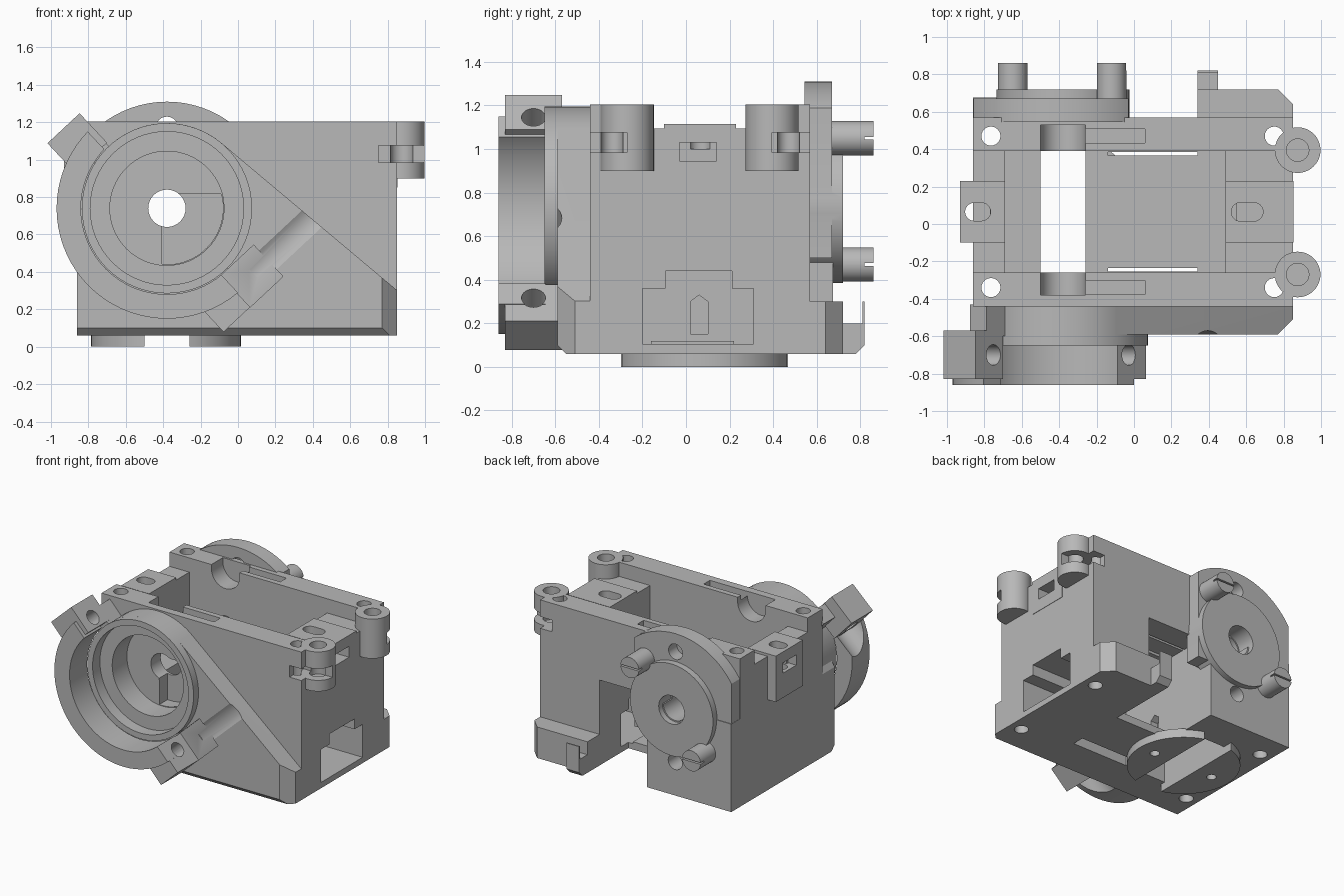
import bpy, bmesh, math
from mathutils import Vector

if "Cube" in bpy.data.objects:
    bpy.data.objects.remove(bpy.data.objects["Cube"])

mat = bpy.data.materials.new("grey_plastic")
mat.diffuse_color = (0.48, 0.48, 0.48, 1)
mat.use_nodes = True
mat.node_tree.nodes["Principled BSDF"].inputs["Base Color"].default_value = mat.diffuse_color

CX, CZ = -0.38, 0.74                       # bore axis (runs along y)
C = Vector((CX, 0, CZ))
A = math.radians(-47)                      # clamp seam direction
U = Vector((math.cos(A), 0, math.sin(A)))
V = Vector((-math.sin(A), 0, math.cos(A)))
Y = Vector((0, 1, 0))


def finish(name, bm):
    bmesh.ops.recalc_face_normals(bm, faces=bm.faces)
    me = bpy.data.meshes.new(name)
    bm.to_mesh(me)
    bm.free()
    me.materials.append(mat)
    ob = bpy.data.objects.new(name, me)
    bpy.context.collection.objects.link(ob)
    return ob


def loft(name, ring, move):
    """Close a 3D outline and extrude it by a vector."""
    bm = bmesh.new()
    lo = [bm.verts.new(p) for p in ring]
    hi = [bm.verts.new(Vector(p) + move) for p in ring]
    bm.faces.new(lo)
    bm.faces.new(hi)
    for i in range(len(lo)):
        j = (i + 1) % len(lo)
        bm.faces.new((lo[i], lo[j], hi[j], hi[i]))
    return finish(name, bm)


def prism(name, pts, axis, a, b):
    """Extrude a 2D outline along an axis from a to b."""
    put = {'x': lambda p, t: (t, p[0], p[1]),
           'y': lambda p, t: (p[0], t, p[1]),
           'z': lambda p, t: (p[0], p[1], t)}[axis]
    return loft(name, [put(p, a) for p in pts], Vector(put((0, 0), b - a)))


def box(name, x0, x1, y0, y1, z0, z1):
    return prism(name, [(x0, y0), (x1, y0), (x1, y1), (x0, y1)], 'z', z0, z1)


def arc(c, r, a0=0, a1=360, n=48):
    full = a1 - a0 == 360
    return [(c[0] + r * math.cos(math.radians(a0 + (a1 - a0) * i / n)),
             c[1] + r * math.sin(math.radians(a0 + (a1 - a0) * i / n)))
            for i in range(n if full else n + 1)]


def cyl(name, c, r, axis, a, b, n=48):
    return prism(name, arc(c, r, n=n), axis, a, b)


def stadium(name, c, half, r, z0, z1):
    pts = arc((c[0] + half, c[1]), r, -90, 90, 12) + arc((c[0] - half, c[1]), r, 90, 270, 12)
    return prism(name, pts, 'z', z0, z1)


def combine(ob, others, op='DIFFERENCE'):
    for o in others:
        m = ob.modifiers.new("bool", 'BOOLEAN')
        m.operation, m.object, m.solver = op, o, 'EXACT'
        bpy.context.view_layer.objects.active = ob
        bpy.ops.object.modifier_apply(modifier=m.name)
        bpy.data.objects.remove(o)
    return ob


def seam_box(name, u0, u1, v0, v1, y0, y1):
    pts = [C + U * u + V * v for u, v in ((u0, v0), (u1, v0), (u1, v1), (u0, v1))]
    return prism(name, [(p.x, p.z) for p in pts], 'y', y0, y1)


def seam_drill(u, y, r, v0, v1):
    """Cylinder along the clamp screw direction."""
    return loft("drill", [C + U * (u + p[0]) + Y * (y + p[1]) + V * v0 for p in arc((0, 0), r, n=32)],
                V * (v1 - v0))


# main housing: block, front gusset, round boss, foot and rear block
body = box("housing", -0.86, 0.85, -0.44, 0.57, 0.06, 1.205)
gusset = prism("gusset", [(0.85, 0.06), (0.85, 0.302)] + arc((CX, CZ), 0.455, 50, 180, 24)
               + [(-0.86, 0.7), (-0.86, 0.06)], 'y', -0.59, -0.4)
combine(body, [gusset, cyl("boss", (CX, CZ), 0.455, 'y', -0.65, -0.41, 64),
               box("foot", 0.34, 0.85, 0.5, 0.72, 0.06, 0.3),
               box("rear_block", -0.86, -0.14, 0.5, 0.675, 0.06, 0.74)], 'UNION')

cuts = [
    # chamfered outside edges
    prism("c", [(0.76, -0.6), (0.87, -0.49), (0.87, -0.6)], 'z', 0, 0.5),
    prism("c", [(0.76, 0.73), (0.87, 0.62), (0.87, 0.73)], 'z', 0, 0.5),
    prism("c", [(-0.61, 0.12), (-0.53, 0.04), (-0.61, 0.04)], 'x', -1, 1),
    # main cavity, left floor, through slot
    box("c", -0.69, 0.49, -0.26, 0.39, 0.82, 1.4),
    box("c", -0.69, -0.49, -0.26, 0.39, 0.6, 0.9),
    box("c", -0.5, -0.26, -0.26, 0.39, -0.1, 0.95),
    # lowered ends between the rails
    box("c", -1, -0.6, -0.26, 0.39, 1.095, 1.4),
    box("c", 0.4, 1, -0.26, 0.39, 1.095, 1.4),
    # cavity under the shelf, rear notch, slits
    box("c", -0.14, 0.34, -0.255, 0.385, 0.12, 0.7),
    box("c", -0.14, 0.34, 0.22, 0.76, 0, 0.72),
    box("c", -0.14, 0.34, -0.255, -0.16, 0, 0.3),
    box("c", -0.14, 0.34, -0.255, -0.235, 0.6, 0.9),
    box("c", -0.14, 0.34, 0.365, 0.385, 0.6, 0.9),
    # stepped opening in the right end
    prism("c", [(-0.2, 0.105), (0.31, 0.105), (0.31, 0.36), (0.21, 0.36), (0.21, 0.44),
                (-0.095, 0.44), (-0.095, 0.36), (-0.2, 0.36)], 'x', 0.3, 1),
    prism("c", [(0.02, 0.15), (0.1, 0.15), (0.1, 0.3), (0.06, 0.33), (0.02, 0.3)], 'x', -0.2, -0.1),
    # stepped bore through the front and rear
    cyl("c", (CX, CZ), 0.41, 'y', -0.8, -0.56, 64),
    cyl("c", (CX, CZ), 0.305, 'y', -0.6, -0.38, 64),
    cyl("c", (CX, CZ), 0.1, 'y', -0.5, 0.8, 32),
    prism("c", [(-0.41, 0.82)] + arc((CX, CZ), 0.3, -95, 15, 24), 'y', -0.45, -0.28),
    # clamp recess and screw groove in the gusset, rear lower hole
    seam_box("c", 0.46, 0.69, -0.04, 0.205, -0.7, -0.575),
    seam_drill(0.57, -0.7, 0.13, 0.1, 0.62),
    cyl("c", (CX, 0.32), 0.06, 'y', 0.5, 0.8, 32),
]
for y, y0, y1 in ((-0.34, -0.38, -0.2), (0.47, 0.35, 0.53)):
    cuts.append(prism("c", arc((CX, 1.17), 0.12, 180, 360, 20) + [(-0.26, 1.4), (-0.5, 1.4)], 'y', y0, y1))
    cuts.append(box("c", -0.26, 0.06, y - 0.038, y + 0.038, 1.12, 1.4))
    for x in (-0.765, 0.75):
        cuts.append(cyl("c", (x, y), 0.051, 'z', -0.1, 1.4, 24))
combine(body, cuts)

# end lugs with oval nut slots
left = box("left_lug", -0.93, -0.69, -0.1, 0.23, 0.76, 1.115)
combine(left, [stadium("c", (-0.835, 0.065), 0.02, 0.048, 0.7, 1.3),
               box("c", -1, -0.8, -0.02, 0.14, 0.95, 1.03)])
combine(body, [box("c", -0.87, -0.77, 0.0, 0.13, 0.77, 1.3)])
right = box("right_lug", 0.49, 0.853, -0.1, 0.23, 0.85, 1.115)
combine(body, [box("c", 0.5, 0.9, -0.09, 0.22, 0.86, 1.3)])
combine(right, [stadium("c", (0.605, 0.065), 0.035, 0.05, 1.0, 1.3),
                box("c", 0.55, 1, -0.03, 0.14, 0.945, 1.03)])

# hinge ears at the right end, slotted on their outer sides
for name, y, s in (("front_ear", -0.27, -1), ("rear_ear", 0.395, 1)):
    gap = sorted((y, y + s * 0.3))
    ear = cyl(name, (0.875, y), 0.122, 'z', 0.9, 1.205)
    combine(ear, [cyl("c", (0.875, y), 0.06, 'z', 0.95, 1.3, 32),
                  box("c", 0.75, 1.1, *gap, 0.985, 1.075)])
    combine(body, [box("c", 0.75, 0.9, *gap, 0.985, 1.075),
                   cyl("c", (0.875, y), 0.06, 'z', 0.95, 1.3, 32)])

# clamp half ring with drilled screw lugs and counterbores
ring = cyl("clamp_ring", (CX, CZ), 0.59, 'y', -0.86, -0.645, 72)
combine(ring, [cyl("c", (CX, CZ), 0.46, 'y', -1, -0.5, 72), seam_box("c", -0.8, 0.8, -0.03, 0.8, -1, -0.5)])
for name, u0, u1, v1 in (("upper_clamp_lug", -0.69, -0.475, 0.005),
                         ("lower_clamp_lug", 0.462, 0.69, -0.035)):
    s = math.copysign(1, u0)
    lug = seam_box(name, u0, u1, -0.23, v1, -0.83, -0.57)
    combine(lug, [seam_drill(s * 0.55, -0.7, 0.055, -0.5, 0.5)])
    combine(ring, [seam_drill(s * 0.55, -0.7, 0.125, -0.7, -0.225),
                   seam_drill(s * 0.55, -0.7, 0.055, -0.3, 0.1)])
brace = seam_box("upper_clamp_brace", -0.60, -0.44, -0.12, 0.0, -0.6, -0.43)

# rear mounting disc: clipped upper plate, raised hub, top hole
disc = cyl("rear_disc", (CX, CZ), 0.57, 'y', 0.545, 0.67, 72)
combine(disc, [box("c", -0.03, 0.3, 0.5, 0.9, 0, 1.4), box("c", -1.2, -0.858, 0.5, 0.9, 0, 1.4),
               box("c", -1.2, 0.4, 0.5, 0.9, 0, 0.5)])
combine(disc, [cyl("hub", (CX, CZ), 0.355, 'y', 0.56, 0.72, 64)], 'UNION')
combine(disc, [cyl("c", (CX, CZ), 0.11, 'y', 0.5, 0.9, 32), cyl("c", (CX, 1.17), 0.06, 'y', 0.5, 0.9, 32)])

# dowel pins with slotted ends
for name, x, z in (("upper_pin", -0.12, 1.05), ("lower_pin", -0.648, 0.47)):
    pin = cyl(name, (x, z), 0.079, 'y', 0.6, 0.86, 32)
    combine(pin, [box("c", x - 0.1, x + 0.1, 0.82, 0.9, z - 0.006, z + 0.006)])

# rear foot tab with a raised lip
prism("foot_tab", [(0.7, 0.06), (0.78, 0.06), (0.82, 0.1), (0.82, 0.3), (0.81, 0.3), (0.81, 0.2), (0.7, 0.2)],
      'x', 0.34, 0.45)

# split round base pad
pad = cyl("base_pad", (-0.385, 0.085), 0.4, 'z', 0.0, 0.07, 64)
combine(pad, [box("c", -0.5, -0.26, -1, 1, -0.1, 0.2)]
        + [cyl("c", (x, 0.085), 0.035, 'z', -0.1, 0.05, 20) for x in (-0.64, -0.12)])

# smooth the curved walls, keep edges sharp
for ob in bpy.context.collection.objects:
    bpy.ops.object.select_all(action='DESELECT')
    ob.select_set(True)
    bpy.context.view_layer.objects.active = ob
    bpy.ops.object.shade_smooth_by_angle(angle=math.radians(25))
